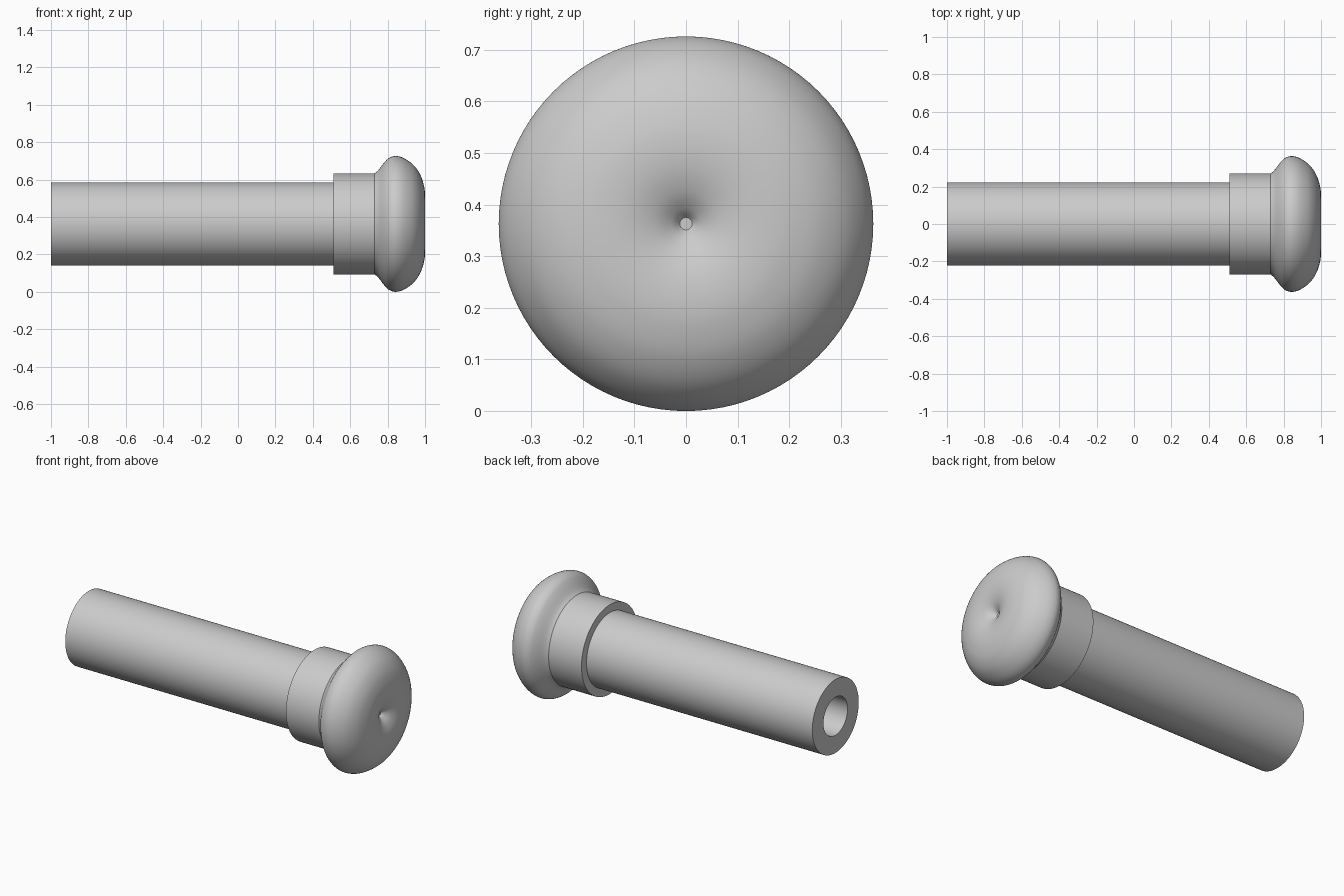
import bpy, bmesh, math

if "Cube" in bpy.data.objects:
    bpy.data.objects.remove(bpy.data.objects["Cube"], do_unlink=True)

AXIS_Z = 0.363
SEGMENTS = 96

grey = bpy.data.materials.new("plain grey")
grey.use_nodes = True
COLOUR = (0.6, 0.6, 0.6, 1)
grey.diffuse_color = COLOUR
grey.node_tree.nodes["Principled BSDF"].inputs["Base Color"].default_value = COLOUR


def smooth_profile(points, steps=6):
    """Catmull-Rom curve through (x, radius) points."""
    padded = [points[0]] + points + [points[-1]]
    result = []
    for a, b, c, d in zip(padded, padded[1:], padded[2:], padded[3:]):
        for i in range(steps):
            t = i / steps
            result.append(tuple(
                0.5 * (2 * q + (r - p) * t + (2 * p - 5 * q + 4 * r - s) * t ** 2
                       + (3 * q - p - 3 * r + s) * t ** 3)
                for p, q, r, s in zip(a, b, c, d)))
    return result + [points[-1]]


def lathe(name, profile):
    """Revolve an (x, radius) profile about the long axis."""
    bm = bmesh.new()
    verts = [bm.verts.new((x, 0, AXIS_Z + r)) for x, r in profile]
    edges = [bm.edges.new(pair) for pair in zip(verts, verts[1:])]
    bmesh.ops.spin(bm, geom=verts + edges, cent=(0, 0, AXIS_Z), axis=(1, 0, 0),
                   angle=math.tau, steps=SEGMENTS, use_merge=True)
    bmesh.ops.remove_doubles(bm, verts=bm.verts, dist=0.00001)
    bmesh.ops.recalc_face_normals(bm, faces=bm.faces)
    mesh = bpy.data.meshes.new(name)
    bm.to_mesh(mesh)
    bm.free()
    mesh.materials.append(grey)
    obj = bpy.data.objects.new(name, mesh)
    bpy.context.collection.objects.link(obj)
    bpy.ops.object.select_all(action='DESELECT')
    obj.select_set(True)
    bpy.context.view_layer.objects.active = obj
    bpy.ops.object.shade_smooth_by_angle(angle=math.radians(35))
    return obj


# Hollow shaft with a blind bore
lathe("shaft", [(0.51, 0.222), (-1, 0.222), (-1, 0.115), (0.51, 0.115), (0.51, 0)])

# Collar stepped out from the shaft
lathe("collar", [(0.51, 0), (0.51, 0.27), (0.73, 0.27)])

# Rounded cap with a flared neck and a dimple in its face
lathe("cap", smooth_profile([
    (0.73, 0.27), (0.75, 0.287), (0.785, 0.332), (0.81, 0.354), (0.845, 0.363),
    (0.89, 0.35), (0.94, 0.313), (0.975, 0.262), (0.994, 0.205), (1, 0.155),
    (0.996, 0.105), (0.982, 0.06), (0.962, 0.028), (0.945, 0.012)])
    + [(0.945, 0)])
